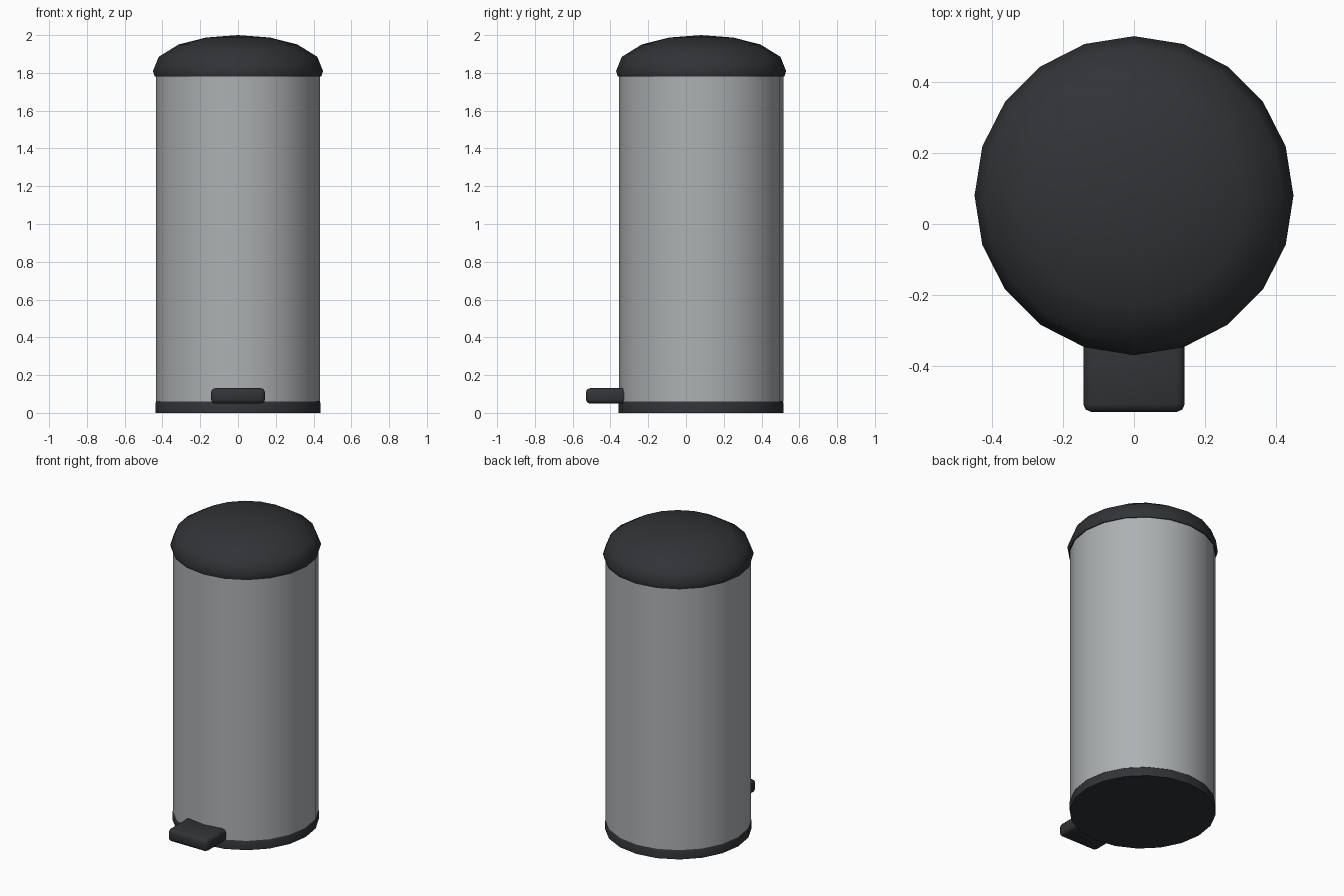
import bpy, bmesh, math

if "Cube" in bpy.data.objects:
    bpy.data.objects.remove(bpy.data.objects["Cube"])

SIDES = 20
CENTRE_Y = 0.08


def material(name, rgb):
    m = bpy.data.materials.new(name)
    m.diffuse_color = (*rgb, 1)
    m.use_nodes = True
    m.node_tree.nodes["Principled BSDF"].inputs["Base Color"].default_value = m.diffuse_color
    return m


DARK = material("dark_plastic", (0.03, 0.033, 0.037))
STEEL = material("brushed_steel", (0.42, 0.44, 0.45))


def finish(name, bm, mat, angle):
    bmesh.ops.recalc_face_normals(bm, faces=bm.faces[:])
    me = bpy.data.meshes.new(name)
    bm.to_mesh(me)
    bm.free()
    ob = bpy.data.objects.new(name, me)
    bpy.context.collection.objects.link(ob)
    me.materials.append(mat)
    bpy.ops.object.select_all(action='DESELECT')
    ob.select_set(True)
    bpy.context.view_layer.objects.active = ob
    bpy.ops.object.shade_smooth_by_angle(angle=math.radians(angle))
    return ob


def turned(name, profile, mat):
    """Closed solid of revolution from (radius, z) pairs; radius 0 is a pole."""
    bm = bmesh.new()
    rings = []
    for r, z in profile:
        n = SIDES if r else 1
        rings.append([bm.verts.new((r * math.cos(math.tau * i / SIDES),
                                    CENTRE_Y + r * math.sin(math.tau * i / SIDES), z))
                      for i in range(n)])
    for a, b in zip(rings, rings[1:]):
        for i in range(SIDES):
            j = (i + 1) % SIDES
            if len(b) == 1:
                bm.faces.new((a[i], a[j], b[0]))
            else:
                bm.faces.new((a[i], a[j], b[j], b[i]))
    for ring in (rings[0], rings[-1]):
        if len(ring) > 1:
            bm.faces.new(ring)
    return finish(name, bm, mat, 40)


# Foot ring, steel drum and domed lid
turned("base", [(0.437, 0), (0.437, 0.052), (0.433, 0.06)], DARK)
turned("body", [(0.435, 0.06), (0.435, 1.785)], STEEL)
turned("lid", [(0.441, 1.78), (0.45, 1.81), (0.42, 1.885), (0.315, 1.95),
               (0.17, 1.987), (0, 2.0)], DARK)

# Foot pedal, running into the drum
bm = bmesh.new()
bmesh.ops.create_cube(bm, size=1)
for v in bm.verts:
    v.co = (v.co.x * 0.286, -0.415 + v.co.y * 0.23, 0.09 + v.co.z * 0.082)
bmesh.ops.bevel(bm, geom=bm.edges[:], offset=0.022, segments=2, profile=0.5,
                affect='EDGES')
finish("pedal", bm, DARK, 50)
